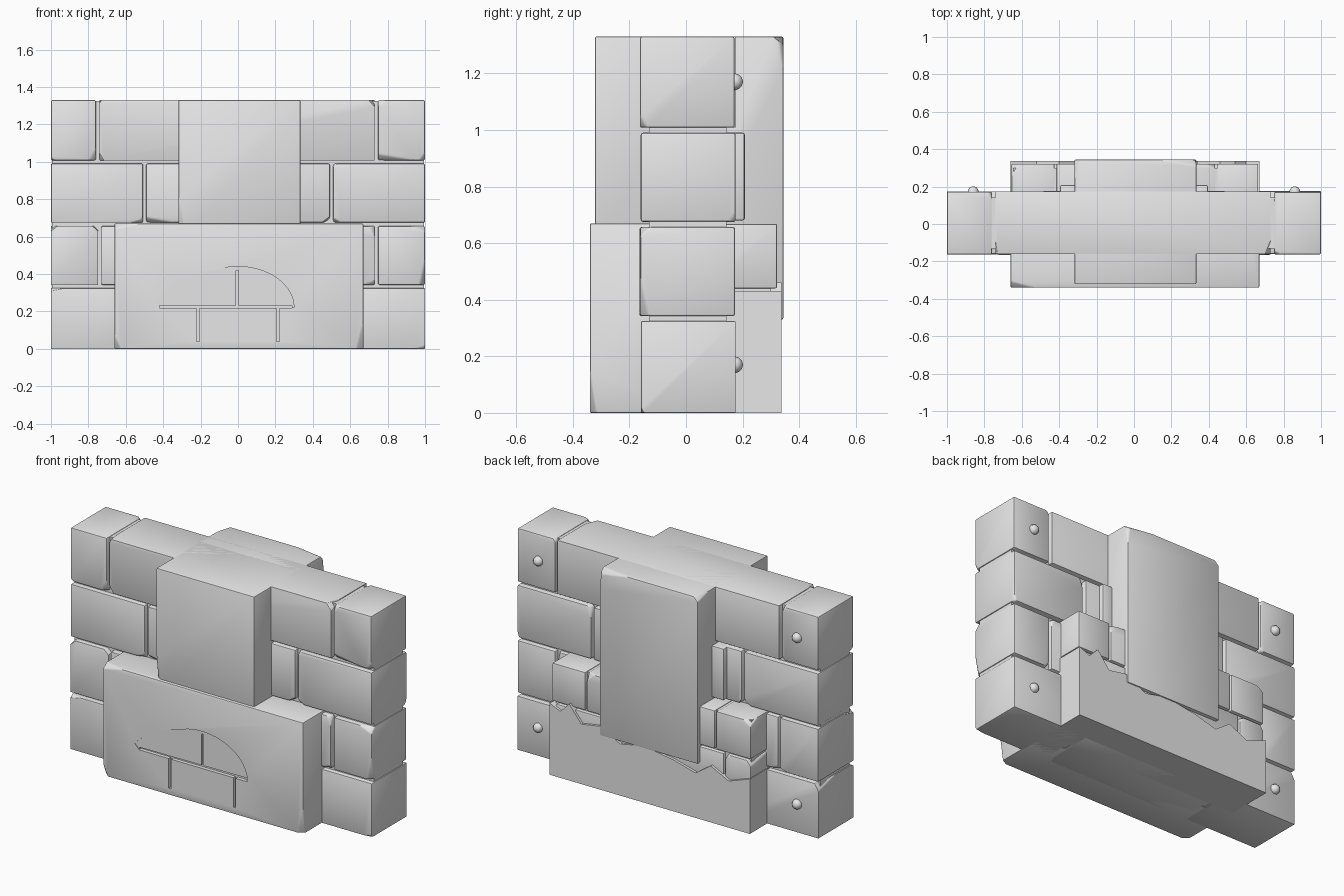
import bpy, bmesh, math, random
from mathutils import Vector

random.seed(4)
old = bpy.data.objects.get("Cube")
if old:
    bpy.data.objects.remove(old, do_unlink=True)

stone = bpy.data.materials.new("pale_grey_stone")
stone.use_nodes = True
stone.diffuse_color = (0.8, 0.8, 0.8, 1)
stone.node_tree.nodes["Principled BSDF"].inputs["Base Color"].default_value = (0.8, 0.8, 0.8, 1)


def activate(obj):
    bpy.ops.object.select_all(action='DESELECT')
    obj.select_set(True)
    bpy.context.view_layer.objects.active = obj


def finish(name, bm):
    bmesh.ops.recalc_face_normals(bm, faces=bm.faces)
    mesh = bpy.data.meshes.new(name)
    bm.to_mesh(mesh)
    bm.free()
    obj = bpy.data.objects.new(name, mesh)
    bpy.context.collection.objects.link(obj)
    mesh.materials.append(stone)
    activate(obj)
    bpy.ops.object.shade_smooth_by_angle(angle=math.radians(35))
    return obj


def block(name, xs, ys, zs, chips=0, soft=0.008, chip_size=0.03):
    """Box with softened edges and randomly knocked-off corners."""
    bm = bmesh.new()
    bmesh.ops.create_cube(bm, size=1)
    spans = (xs, ys, zs)
    for v in bm.verts:
        v.co = Vector([s[1] if c > 0 else s[0] for c, s in zip(v.co, spans)])
    for _ in range(chips):
        side = [random.choice((0, 1)) for _ in range(3)]
        corner = Vector([s[i] for s, i in zip(spans, side)])
        weight = [1, random.uniform(0.5, 1), random.uniform(0.12, 0.6)]
        random.shuffle(weight)
        normal = Vector([w * (2 * i - 1) for w, i in zip(weight, side)]).normalized()
        cut = corner - normal * random.uniform(0.3, 0.8) * chip_size
        bmesh.ops.bisect_plane(bm, geom=bm.verts[:] + bm.edges[:] + bm.faces[:],
                               plane_co=cut, plane_no=normal, clear_outer=True)
        bmesh.ops.holes_fill(bm, edges=[e for e in bm.edges if e.is_boundary], sides=0)
    if soft:
        bmesh.ops.recalc_face_normals(bm, faces=bm.faces)
        sharp = [e for e in bm.edges if e.calc_face_angle(0) > 0.5]
        bmesh.ops.bevel(bm, geom=sharp, offset=soft, segments=2, profile=0.5,
                        affect='EDGES', clamp_overlap=True)
    return finish(name, bm)


def prism(name, outline, front, back):
    """Extrude an xz outline in y; back may vary with x."""
    bm = bmesh.new()
    near = [bm.verts.new((x, front, z)) for x, z in outline]
    far = [bm.verts.new((x, back(x), z)) for x, z in outline]
    bm.faces.new(near)
    bm.faces.new(far[::-1])
    for i in range(len(outline)):
        j = (i + 1) % len(outline)
        bm.faces.new((near[i], far[i], far[j], near[j]))
    return finish(name, bm)


def carve(target, cutter):
    cutter.hide_render = True
    mod = target.modifiers.new("carve", 'BOOLEAN')
    mod.operation = 'DIFFERENCE'
    mod.solver = 'EXACT'
    mod.object = cutter
    activate(target)
    bpy.ops.object.modifier_apply(modifier=mod.name)
    bpy.data.objects.remove(cutter, do_unlink=True)


# Wall: mortar core with four courses of through bricks
HEIGHT, ROW, GAP = 1.33, 0.333, 0.009
block("mortar_core", (-0.994, 0.994), (-0.13, 0.143), (0.004, HEIGHT - 0.004), soft=0)
joints = [(-0.5, 0.5), (-0.74, 0.74), (-0.5, 0.5), (-0.75, 0.74)]
for row, (left, right) in enumerate(joints):
    stops = [-1, left, right, 1]
    low = row * ROW + (GAP if row else 0)
    high = min((row + 1) * ROW - GAP, HEIGHT) if row < 3 else HEIGHT
    for i in range(3):
        x0 = stops[i] + (GAP if i else 0)
        x1 = stops[i + 1] - (GAP if i < 2 else 0)
        shift = random.uniform(-0.004, 0.004)
        block(f"wall_brick_{row}_{i}", (x0, x1), (-0.161 + shift, 0.174 + shift),
              (low, high), chips=4)

# Upper pier, in front of and behind the wall
block("front_pier", (-0.318, 0.333), (-0.322, 0.1), (0.6, HEIGHT), 3, 0.006)
block("rear_pier", (-0.318, 0.333), (-0.1, 0.344), (0.33, HEIGHT), 3, 0.006)

# Front base slab
slab = block("front_base", (-0.66, 0.67), (-0.34, 0), (0, 0.67), 4, 0.006)

# Worn arch: deepest at the right, fading out to the left
arch = [(0.3 * math.cos(a), 0.22 + 0.22 * math.sin(a))
        for a in [math.radians(d) for d in range(0, 126, 9)]]
arch += [(-0.33, 0.36), (-0.45, 0.25), (-0.42, 0.22)]
carve(slab, prism("arch_cutter", arch, -0.4, lambda x: -0.331 + 0.014 * x))


def groove(x0, x1, z0, z1):
    carve(slab, prism("groove_cutter", [(x0, z0), (x1, z0), (x1, z1), (x0, z1)],
                      -0.4, lambda x: -0.318))


groove(-0.42, 0.29, 0.218, 0.232)
groove(-0.012, 0.002, 0.225, 0.42)
for x in (-0.215, 0.215):
    groove(x - 0.008, x + 0.008, 0.04, 0.225)
activate(slab)
bpy.ops.object.shade_smooth_by_angle(angle=math.radians(35))

# Rear base: exposed bricks above a broken plaster layer
block("rear_base_core", (-0.645, 0.655), (0, 0.3), (0.004, 0.664), soft=0)
for row, stops in enumerate([(-0.66, -0.48, 0.52, 0.67), (-0.66, -0.42, 0.44, 0.67)]):
    z0 = 0.2 + row * 0.24
    for i in range(3):
        block(f"rear_base_brick_{row}_{i}", (stops[i] + 0.006, stops[i + 1] - 0.006),
              (0.05, 0.322), (z0, z0 + 0.228), 3, 0.006)
plaster = [(-0.66, 0), (0.67, 0), (0.67, 0.43), (0.6, 0.4), (0.54, 0.46), (0.46, 0.36),
           (0.34, 0.38), (0.2, 0.31), (0.05, 0.34), (-0.15, 0.31), (-0.3, 0.27),
           (-0.4, 0.34), (-0.52, 0.28), (-0.66, 0.33)]
prism("rear_plaster", plaster, 0.05, lambda x: 0.337)

# Narrow stones beside the rear pier and small studs on the rear face
for side in (-1, 1):
    block("rear_pier_stone", sorted((side * 0.3, side * 0.395)), (0.1, 0.208),
          (0.68, 0.99), 3, 0.008)
    for z in (0.17, 1.17):
        bm = bmesh.new()
        bmesh.ops.create_icosphere(bm, subdivisions=2, radius=0.03)
        for v in bm.verts:
            v.co += Vector((side * 0.86, 0.172, z))
        finish("rear_stud", bm)
